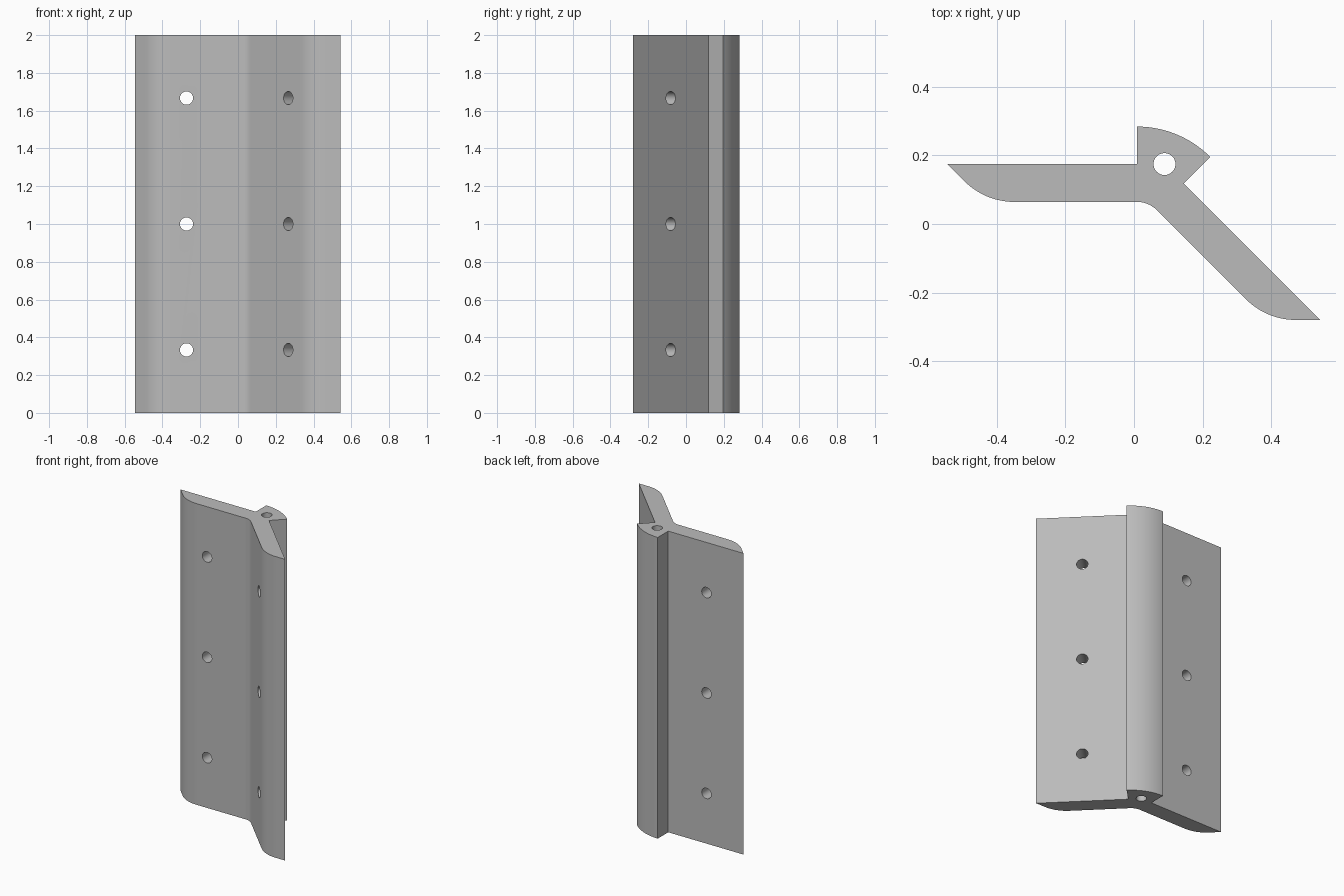
import bpy, bmesh
from math import cos, sin, radians, sqrt
from mathutils import Vector, Matrix

cube = bpy.data.objects.get("Cube")
if cube:
    bpy.data.objects.remove(cube, do_unlink=True)

HEIGHT = 2.0
PIVOT = Vector((0.0085, -0.0185))      # centre of both bend arcs
INNER, OUTER, RIB = 0.083, 0.193, 0.303  # radii of front face, back face, rib
HOLE_ALONG = 0.281

grey = bpy.data.materials.new("plain grey")
grey.use_nodes = True
colour = (0.5, 0.5, 0.5, 1)
grey.diffuse_color = colour
grey.node_tree.nodes["Principled BSDF"].inputs["Base Color"].default_value = colour


def arc(centre, radius, start, end, steps):
    angles = [radians(start + (end - start) * i / steps) for i in range(steps + 1)]
    return [Vector(centre) + radius * Vector((cos(a), sin(a))) for a in angles]


def leaf(length):
    """Leaf outline from its back inner corner round the rounded tip."""
    tip_r, tip_x = 0.205, 0.195 - length
    return [Vector((0, OUTER)), Vector((-length, OUTER))] + \
        arc((tip_x, INNER + tip_r), tip_r, 225, 270, 12)


def mirrored(p):
    """Reflect across the line that halves the bend."""
    return Vector((p.y - p.x, p.x + p.y)) / sqrt(2)


# Profile: flat leaf, inner bend, angled leaf, rounded rib on the back
outline = leaf(0.553)
outline += arc((0, 0), INNER, 90, 45, 10)
outline += [mirrored(p) for p in reversed(leaf(0.563))]
outline += arc((0, 0), RIB, 45, 90, 16)

bm = bmesh.new()
base = bm.faces.new([bm.verts.new((*(p + PIVOT), 0)) for p in outline])
top = bmesh.ops.extrude_face_region(bm, geom=[base])["geom"]
bmesh.ops.translate(bm, vec=(0, 0, HEIGHT),
                    verts=[v for v in top if isinstance(v, bmesh.types.BMVert)])
bmesh.ops.recalc_face_normals(bm, faces=bm.faces)
mesh = bpy.data.meshes.new("bent_bracket")
bm.to_mesh(mesh)
bm.free()
bracket = bpy.data.objects.new("bent_bracket", mesh)
bpy.context.collection.objects.link(bracket)
mesh.materials.append(grey)

# Drills: one long pin hole, three screw holes in each leaf
drills = bmesh.new()


def drill(centre, axis, radius, length):
    turn = Vector(axis).to_track_quat("Z", "Y").to_matrix().to_4x4()
    bmesh.ops.create_cone(drills, cap_ends=True, segments=32, radius1=radius,
                          radius2=radius, depth=length,
                          matrix=Matrix.Translation(centre) @ turn)


drill((0.089, 0.175, HEIGHT / 2), (0, 0, 1), 0.032, HEIGHT + 0.2)
flat = Vector((-HOLE_ALONG, (INNER + OUTER) / 2))
for z in (HEIGHT / 6, HEIGHT / 2, HEIGHT * 5 / 6):
    for spot, axis in ((flat, (0, 1, 0)), (mirrored(flat), (1, 1, 0))):
        drill((*(spot + PIVOT), z), axis, 0.035, 0.2)
cutter_mesh = bpy.data.meshes.new("hole_cutter")
drills.to_mesh(cutter_mesh)
drills.free()
cutter_mesh.materials.append(grey)
cutter = bpy.data.objects.new("hole_cutter", cutter_mesh)
bpy.context.collection.objects.link(cutter)

cut = bracket.modifiers.new("holes", "BOOLEAN")
cut.operation = "DIFFERENCE"
cut.solver = "EXACT"
cut.object = cutter
bpy.ops.object.select_all(action="DESELECT")
bracket.select_set(True)
bpy.context.view_layer.objects.active = bracket
bpy.ops.object.modifier_apply(modifier=cut.name)
bpy.data.objects.remove(cutter, do_unlink=True)
bpy.ops.object.shade_smooth_by_angle(angle=radians(30))
